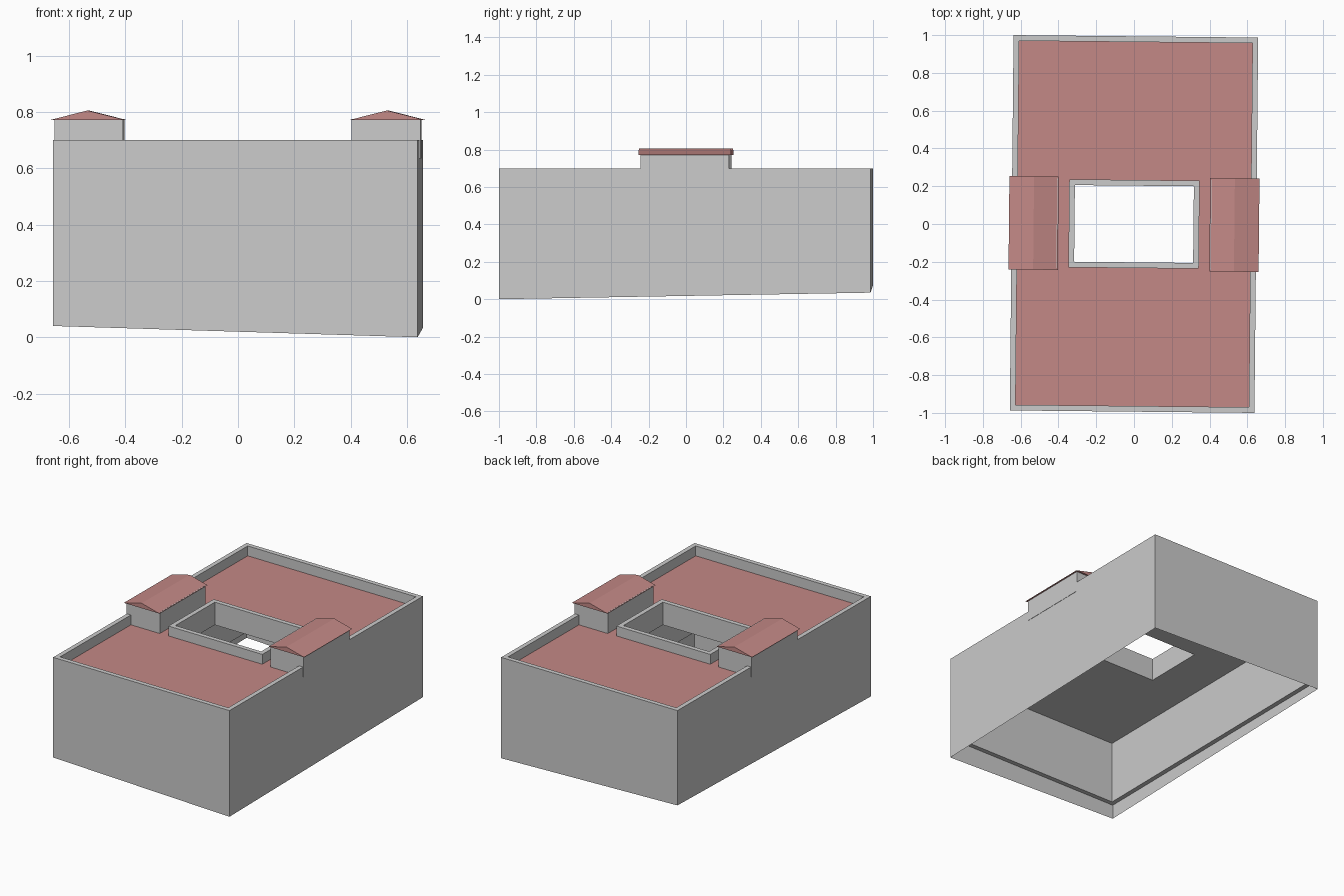
import bpy, bmesh

if "Cube" in bpy.data.objects:
    bpy.data.objects.remove(bpy.data.objects["Cube"])

TURN = -0.01            # the whole building is turned slightly about z
HX, HY = 0.6475, 0.9935  # half footprint
T = 0.03                # parapet thickness
CX, CY = 0.345, 0.233   # half size of courtyard parapet
TOP, ROOF, CEILING, WALL_BASE = 0.70, 0.635, 0.55, 0.135

red = bpy.data.materials.new("roof_red")
red.diffuse_color = (0.55, 0.25, 0.24, 1)
red.use_nodes = True
red.node_tree.nodes["Principled BSDF"].inputs["Base Color"].default_value = red.diffuse_color


def ground(x, y):
    return 0.0375 - 0.0309 * x + 0.0176 * y


def rect(hx, hy, z):
    pts = [(-hx, -hy), (hx, -hy), (hx, hy), (-hx, hy)]
    return [(x, y, z(x, y) if callable(z) else z) for x, y in pts]


def finish(name, bm, mat=None, recalc=True):
    if recalc:
        bmesh.ops.recalc_face_normals(bm, faces=bm.faces)
    me = bpy.data.meshes.new(name)
    bm.to_mesh(me)
    bm.free()
    ob = bpy.data.objects.new(name, me)
    ob.rotation_euler.z = TURN
    bpy.context.collection.objects.link(ob)
    if mat:
        me.materials.append(mat)
    return ob


def loft(name, loops, mat=None):
    """Skin a chain of four-point loops, outside faces first."""
    bm = bmesh.new()
    rows = [[bm.verts.new(p) for p in lp] for lp in loops]
    for a, b in zip(rows, rows[1:]):
        for i in range(4):
            j = (i + 1) % 4
            bm.faces.new((a[i], a[j], b[j], b[i]))
    bmesh.ops.remove_doubles(bm, verts=bm.verts, dist=1e-5)
    return finish(name, bm, mat, recalc=False)


def prism(name, profile, y0, y1, mat=None):
    """Extrude an x-z profile along y."""
    bm = bmesh.new()
    face = bm.faces.new([bm.verts.new((x, y0, z)) for x, z in profile])
    ext = bmesh.ops.extrude_face_region(bm, geom=[face])
    verts = [v for v in ext["geom"] if isinstance(v, bmesh.types.BMVert)]
    bmesh.ops.translate(bm, verts=verts, vec=(0, y1 - y0, 0))
    return finish(name, bm, mat)


# Outer walls: sloping hollow base, parapet top, inner face, underside ledge
loft("outer_walls", [rect(HX, HY, ground), rect(HX, HY, TOP),
                     rect(HX - T, HY - T, TOP), rect(HX - T, HY - T, WALL_BASE),
                     rect(HX, HY, WALL_BASE)])

# Courtyard parapet ring
loft("courtyard_parapet", [rect(CX, CY, CEILING), rect(CX, CY, TOP),
                           rect(CX - T, CY - T, TOP), rect(CX - T, CY - T, CEILING),
                           rect(CX, CY, CEILING)])

# Flat red roof and the ceiling beneath it
loft("flat_roof", [rect(HX - T, HY - T, ROOF), rect(CX, CY, ROOF)], red)
loft("ceiling", [rect(CX, CY, CEILING), rect(HX - T, HY - T, CEILING)])

# Two roof huts with low gable roofs
for side, s in (("left", -1), ("right", 1)):
    a, b = s * 0.406, s * 0.6495
    prism(side + "_hut", [(a, ROOF), (b, ROOF), (b, 0.774), (a, 0.774)], -0.236, 0.236)
    e, f = s * 0.401, s * 0.662
    prism(side + "_hut_roof", [(e, 0.772), (f, 0.772), ((e + f) / 2, 0.805)],
          -0.247, 0.247, red)
